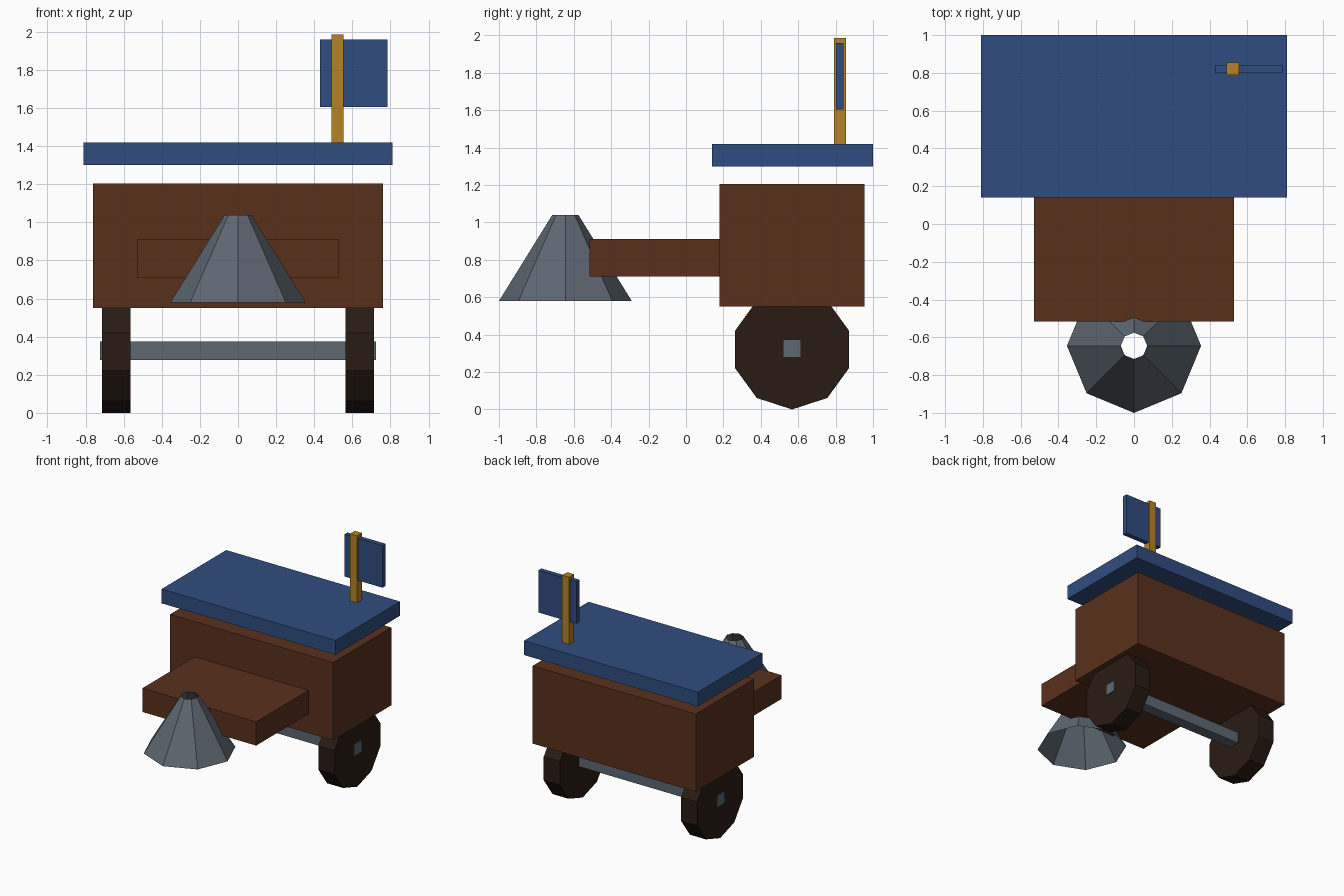
import bpy
from math import pi

if "Cube" in bpy.data.objects:
    bpy.data.objects.remove(bpy.data.objects["Cube"])


def material(name, rgb):
    m = bpy.data.materials.new(name)
    m.diffuse_color = (*rgb, 1)
    m.use_nodes = True
    m.node_tree.nodes["Principled BSDF"].inputs["Base Color"].default_value = m.diffuse_color
    return m


WOOD = material("wood", (0.10, 0.030, 0.012))
BLUE = material("blue_paint", (0.030, 0.074, 0.215))
BRASS = material("brass", (0.46, 0.23, 0.018))
IRON = material("iron", (0.11, 0.135, 0.165))
TYRE = material("dark_wood", (0.022, 0.011, 0.007))


def finish(name, mat):
    ob = bpy.context.object
    ob.name = ob.data.name = name
    ob.data.materials.append(mat)
    return ob


def box(name, x, y, z, mat):
    """Box from (min, max) ranges on each axis."""
    r = (x, y, z)
    bpy.ops.mesh.primitive_cube_add(size=1, location=[(a + b) / 2 for a, b in r])
    ob = finish(name, mat)
    for v in ob.data.vertices:
        v.co = [c * (b - a) for c, (a, b) in zip(v.co, r)]
    return ob


# Body, front shelf and roof
box("body", (-0.76, 0.76), (0.18, 0.955), (0.55, 1.205), WOOD)
box("front_shelf", (-0.53, 0.53), (-0.515, 0.18), (0.71, 0.91), WOOD)
box("roof", (-0.81, 0.81), (0.14, 1.0), (1.30, 1.42), BLUE)

# Flag on a pole
box("flag_pole", (0.49, 0.555), (0.79, 0.855), (1.42, 1.985), BRASS)
box("flag", (0.43, 0.785), (0.802, 0.843), (1.605, 1.96), BLUE)

# Axle and ten-sided wheels, one corner pointing down
box("axle", (-0.725, 0.725), (0.518, 0.614), (0.278, 0.374), IRON)
for side, label in ((-1, "left"), (1, "right")):
    bpy.ops.mesh.primitive_cylinder_add(
        vertices=10, radius=0.321, depth=0.15,
        location=(side * 0.64, 0.567, 0.321), rotation=(pi / 2, 0, pi / 2))
    finish(label + "_wheel", TYRE)

# Open eight-sided funnel at the front
bpy.ops.mesh.primitive_cone_add(
    vertices=8, radius1=0.355, radius2=0.07, depth=0.46,
    end_fill_type='NOTHING', location=(0, -0.645, 0.81))
finish("front_funnel", IRON)
